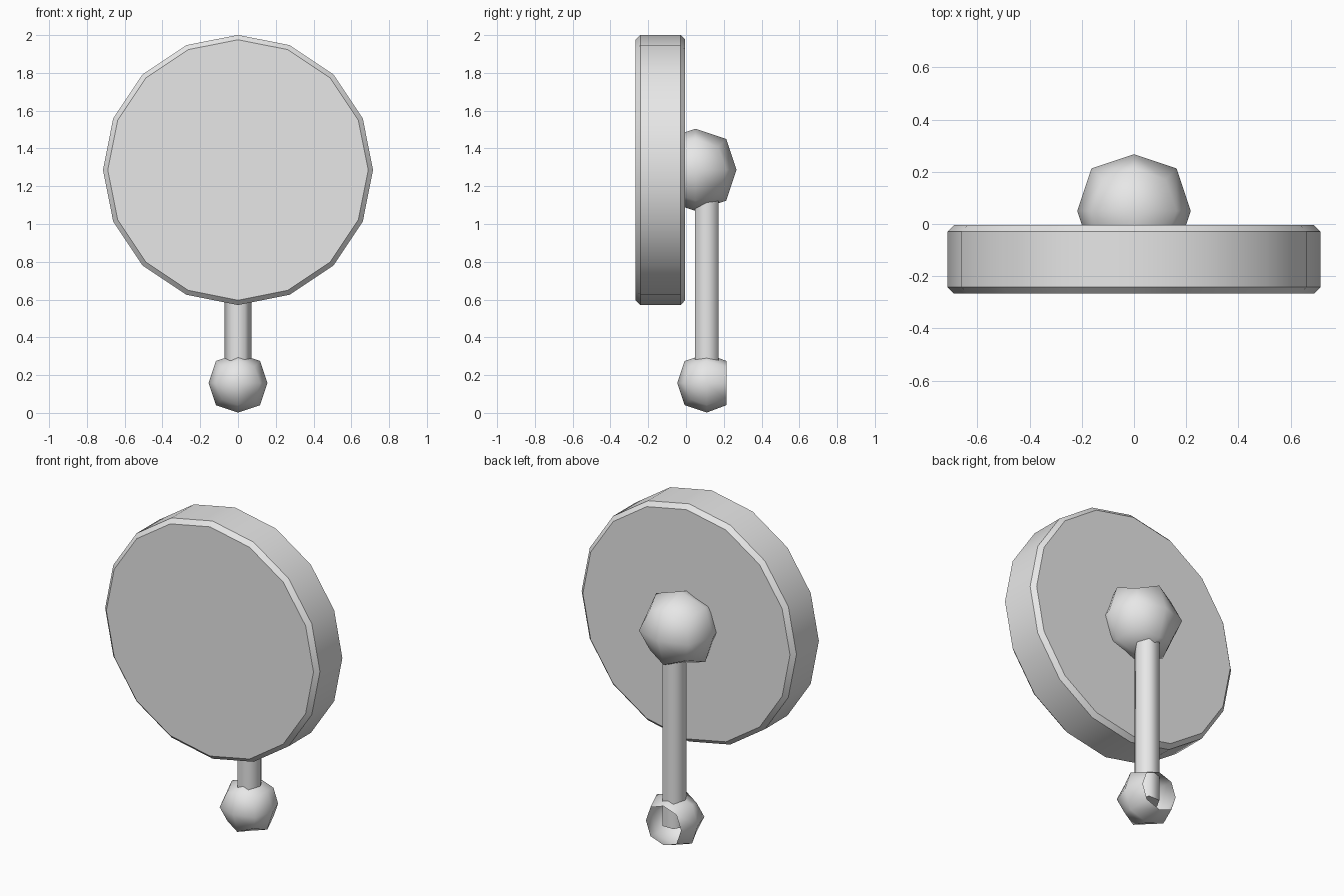
import bpy, bmesh, math
from mathutils import Matrix, Vector

cube = bpy.data.objects.get("Cube")
if cube:
    bpy.data.objects.remove(cube, do_unlink=True)

grey = bpy.data.materials.new("light_grey")
grey.use_nodes = True
grey.diffuse_color = (0.8, 0.8, 0.8, 1)
grey.node_tree.nodes["Principled BSDF"].inputs["Base Color"].default_value = (0.8, 0.8, 0.8, 1)


def finish(name, bm, angle):
    """Turn a bmesh into a smooth shaded object, sharp above the given angle."""
    mesh = bpy.data.meshes.new(name)
    bm.to_mesh(mesh)
    bm.free()
    obj = bpy.data.objects.new(name, mesh)
    bpy.context.collection.objects.link(obj)
    mesh.materials.append(grey)
    bpy.ops.object.select_all(action="DESELECT")
    obj.select_set(True)
    bpy.context.view_layer.objects.active = obj
    bpy.ops.object.shade_smooth_by_angle(angle=math.radians(angle))
    return obj


def cylinder(sides, radius, depth, matrix):
    bm = bmesh.new()
    bmesh.ops.create_cone(bm, cap_ends=True, segments=sides, radius1=radius,
                          radius2=radius, depth=depth, matrix=matrix)
    return bm


def rounded_cube(radius, centre):
    """A cube smoothed once: face, edge and corner points at fixed ratios."""
    bm = bmesh.new()
    bmesh.ops.create_cube(bm, size=2)
    bmesh.ops.subdivide_edges(bm, edges=bm.edges[:], cuts=1, use_grid_fill=True)
    ratio = {1: 1, 2: 0.75, 3: 5 / 9}
    for v in bm.verts:
        v.co *= ratio[sum(abs(c) > 0.5 for c in v.co)] * radius
        v.co += Vector(centre)
    return bm


# Round head, lying flat against the front
turn = Matrix.Rotation(math.radians(90), 4, "X")
bm = cylinder(16, 0.715, 0.263, Matrix.Translation((0, -0.1355, 1.286)) @ turn)
rims = [e for e in bm.edges if abs(e.verts[0].co.y - e.verts[1].co.y) < 0.01]
bmesh.ops.bevel(bm, geom=rims, offset=0.025, segments=1, affect="EDGES")
finish("round_head", bm, 30)

# Ball behind the head
finish("back_ball", rounded_cube(0.2175, (0, 0.05, 1.287)), 80)

# Six-sided handle running between the balls
quarter = Matrix.Rotation(math.radians(90), 4, "Z")
bm = cylinder(6, 0.0715, 1.13, Matrix.Translation((0, 0.11, 0.695)) @ quarter)
finish("handle", bm, 70)

# Lower ball, open at the back with a flat rim
bm = rounded_cube(0.156, (0, 0.11, 0.158))
pole = max(bm.verts, key=lambda v: v.co.y)
rim = {v for f in pole.link_faces for v in f.verts if v is not pole}
for v in rim:
    v.co.y = 0.214
bmesh.ops.delete(bm, geom=[pole], context="VERTS")
finish("grip_ball", bm, 80)
